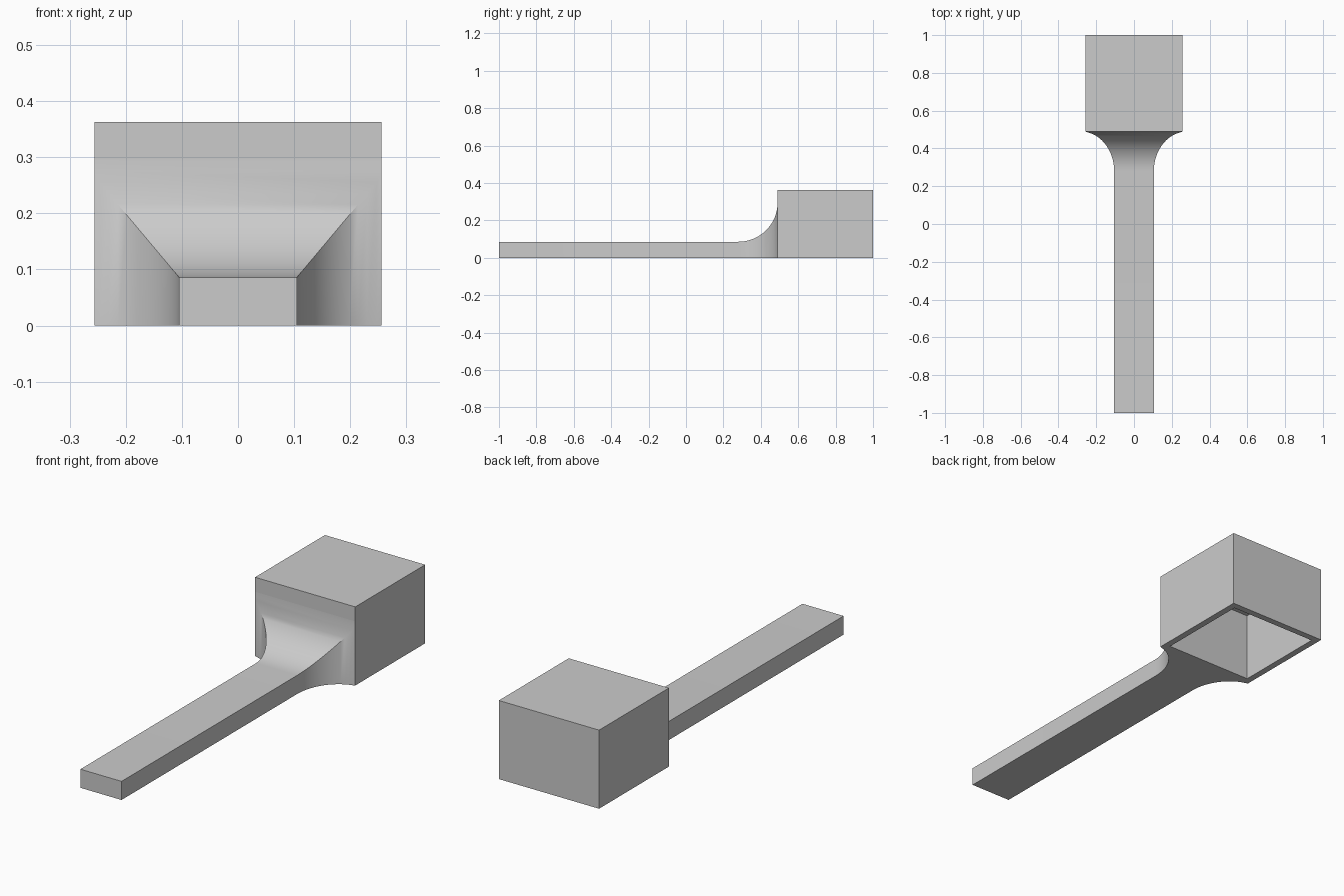
import bpy, bmesh, math
from mathutils import Vector

if "Cube" in bpy.data.objects:
    bpy.data.objects.remove(bpy.data.objects["Cube"])

HEAD_HALF, HEAD_H, HEAD_FRONT = 0.256, 0.363, 0.49
WALL, DEPTH = 0.043, 0.325
GRIP_HALF, GRIP_H = 0.105, 0.086
FILLET, STEPS = 0.21, 16

grey = bpy.data.materials.new("plain grey")
grey.use_nodes = True
grey.diffuse_color = (0.6, 0.6, 0.6, 1)
grey.node_tree.nodes["Principled BSDF"].inputs["Base Color"].default_value = grey.diffuse_color


def finish(bm, name):
    bmesh.ops.recalc_face_normals(bm, faces=bm.faces)
    mesh = bpy.data.meshes.new(name)
    bm.to_mesh(mesh)
    bm.free()
    mesh.materials.append(grey)
    obj = bpy.data.objects.new(name, mesh)
    bpy.context.collection.objects.link(obj)
    return obj


# Square cup, hollowed from below
bm = bmesh.new()
bmesh.ops.create_cube(bm, size=1)
bmesh.ops.scale(bm, vec=(2 * HEAD_HALF, 1 - HEAD_FRONT, HEAD_H), verts=bm.verts)
bmesh.ops.translate(bm, vec=(0, (1 + HEAD_FRONT) / 2, HEAD_H / 2), verts=bm.verts)
bottom = min(bm.faces, key=lambda f: f.calc_center_median().z)
bmesh.ops.inset_region(bm, faces=[bottom], thickness=WALL)
hollow = bmesh.ops.extrude_face_region(bm, geom=[bottom])
bmesh.ops.translate(bm, vec=(0, 0, DEPTH),
                    verts=[g for g in hollow["geom"] if isinstance(g, bmesh.types.BMVert)])
if bottom.is_valid:
    bmesh.ops.delete(bm, geom=[bottom], context="FACES_ONLY")
finish(bm, "square_cup")

# Handle: straight bar whose sides and top flare into the cup
sections = [(-1, GRIP_HALF, GRIP_H)]
for i in range(STEPS + 1):
    a = math.pi / 2 * i / STEPS
    rise = FILLET * (1 - math.cos(a))
    half = min(GRIP_HALF + 0.84 * rise, HEAD_HALF)
    sections.append((HEAD_FRONT - FILLET * (1 - math.sin(a)), half, GRIP_H + rise))

bm = bmesh.new()
rings = [[bm.verts.new(Vector(p)) for p in
          ((-w, y, 0), (w, y, 0), (w, y, h), (-w, y, h))] for y, w, h in sections]
bm.faces.new(rings[0])
for a, b in zip(rings, rings[1:]):
    for k in range(4):
        n = (k + 1) % 4
        bm.faces.new((a[k], a[n], b[n], b[k]))
handle = finish(bm, "flared_handle")
bpy.ops.object.select_all(action="DESELECT")
handle.select_set(True)
bpy.context.view_layer.objects.active = handle
bpy.ops.object.shade_smooth_by_angle(angle=math.radians(30))
